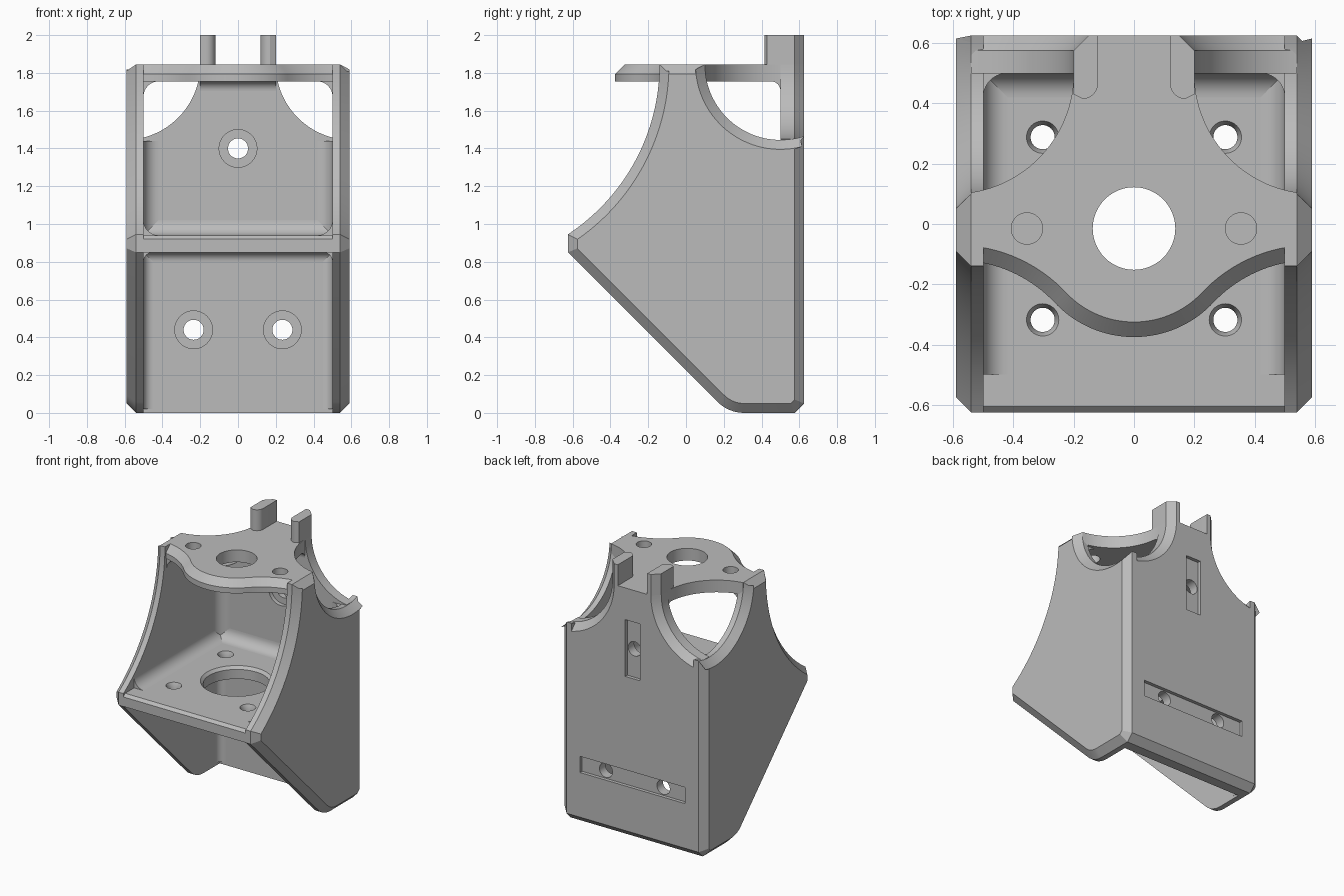
import bpy, bmesh
from math import cos, sin, radians, degrees, acos

if "Cube" in bpy.data.objects:
    bpy.data.objects.remove(bpy.data.objects["Cube"], do_unlink=True)

grey = bpy.data.materials.new("plain grey")
grey.use_nodes = True
grey.diffuse_color = (0.5, 0.5, 0.5, 1)
grey.node_tree.nodes["Principled BSDF"].inputs["Base Color"].default_value = (0.5, 0.5, 0.5, 1)

W, IN, BACK, TOP = 0.59, 0.5, 0.625, 1.845   # half width, inner half width, rear, plate top
CH = 0.05                                    # outer chamfer
SCOOP = 0.4                                  # rear corner scoop radius
UNDER, FLOOR_LOW, FLOOR_TOP = 1.755, 0.85, 0.94
MID = -0.015                                 # centre line of the holes


def arc(cu, cv, r, a0, a1, n=24):
    return [(cu + r * cos(radians(a0 + (a1 - a0) * i / n)),
             cv + r * sin(radians(a0 + (a1 - a0) * i / n))) for i in range(n + 1)]


def mirrored(half):
    """Close a half outline across u = 0."""
    return half + [(-u, v) for u, v in reversed(half) if abs(u) > 1e-6]


def prism(name, pts, frame, w0, w1, bevel=0.0, rule=lambda u, v: True):
    """Extrude an outline from w0 to w1; chamfer the rim at w1 where the rule holds."""
    bm = bmesh.new()
    low = [bm.verts.new(frame(u, v, w0)) for u, v in pts]
    high = [bm.verts.new(frame(u, v, w1)) for u, v in pts]
    bm.faces.new(low)
    bm.faces.new(high)
    n = len(pts)
    rim = []
    for i in range(n):
        j = (i + 1) % n
        bm.faces.new((low[i], low[j], high[j], high[i]))
        u, v = (pts[i][0] + pts[j][0]) / 2, (pts[i][1] + pts[j][1]) / 2
        if rule(u, v):
            rim.append(bm.edges.get((high[i], high[j])))
    bmesh.ops.recalc_face_normals(bm, faces=bm.faces)
    if bevel:
        bmesh.ops.bevel(bm, geom=rim, offset=bevel, offset_type='OFFSET', segments=1,
                        profile=0.5, affect='EDGES', clamp_overlap=False)
        bmesh.ops.recalc_face_normals(bm, faces=bm.faces)
    mesh = bpy.data.meshes.new(name)
    bm.to_mesh(mesh)
    bm.free()
    mesh.materials.append(grey)
    obj = bpy.data.objects.new(name, mesh)
    bpy.context.collection.objects.link(obj)
    return obj


def along_z(u, v, w): return (u, v, w)
def along_y(u, v, w): return (u, w, v)


def drill(frame, u, v, r0, r1, w0, w1):
    """Round or conical cutter."""
    bm = bmesh.new()
    ring = arc(0, 0, 1, 0, 360, 48)[:-1]
    a = [bm.verts.new(frame(u + r0 * c, v + r0 * s, w0)) for c, s in ring]
    b = [bm.verts.new(frame(u + r1 * c, v + r1 * s, w1)) for c, s in ring]
    bm.faces.new(a)
    bm.faces.new(b)
    for i in range(len(ring)):
        j = (i + 1) % len(ring)
        bm.faces.new((a[i], a[j], b[j], b[i]))
    bmesh.ops.recalc_face_normals(bm, faces=bm.faces)
    mesh = bpy.data.meshes.new("cutter")
    bm.to_mesh(mesh)
    bm.free()
    mesh.materials.append(grey)
    obj = bpy.data.objects.new("cutter", mesh)
    bpy.context.collection.objects.link(obj)
    return obj


def slot(u, v, du, dv):
    pts = [(u - du, v - dv), (u + du, v - dv), (u + du, v + dv), (u - du, v + dv)]
    return prism("cutter", pts, along_y, BACK - 0.025, BACK + 0.1)


def cut(obj, cutters):
    bpy.context.view_layer.objects.active = obj
    for c in cutters:
        mod = obj.modifiers.new("cut", 'BOOLEAN')
        mod.operation, mod.solver, mod.object = 'DIFFERENCE', 'EXACT', c
        bpy.ops.object.modifier_apply(modifier=mod.name)
        bpy.data.objects.remove(c, do_unlink=True)


def fillet(name, r, frame, w0, w1):
    return prism(name, [(0, 0)] + arc(r, r, r, 270, 180, 10), frame, w0, w1)


meet = degrees(acos(-0.06 / SCOOP))          # where the scoop reaches the side panels
inner = 0.54

# Side panels, chamfered all round their outer face
side = [(BACK - CH, 0)] + arc(0.308, 0.2, 0.2, 270, 225, 8)
side += [(-BACK, FLOOR_LOW)]
front_r = 1.077
end = degrees(acos((0.14 + front_r - BACK) / front_r))
side += arc(-0.14 - front_r, TOP, front_r, -end, 0, 32)
side += arc(0.5, TOP, SCOOP, 180, 360 - degrees(acos(0.125 / SCOOP)), 32)
side += [(BACK, CH)]
for s, label in ((1, "left"), (-1, "right")):
    prism(label + "_side_panel", side, lambda u, v, w, s=s: (s * w, u, v), IN, W, CH)

# Back panel with scooped shoulders
half = [(inner, 0)] + arc(0.6, TOP, SCOOP, 360 - meet, 180)
back = prism("back_panel", mirrored(half), along_y, IN, BACK, CH,
             lambda u, v: v < 0.1 or (abs(u) > 0.1 and v > 1.4))
cutters = [slot(0, 1.4, 0.06, 0.21), slot(0, 0.44, 0.43, 0.06)]
for x, z in ((0, 1.4), (-0.235, 0.44), (0.235, 0.44)):
    cutters.append(drill(along_y, x, z, 0.053, 0.053, 0.4, 0.7))
    cutters.append(drill(along_y, x, z, 0.1, 0.1, 0.4, IN + 0.03))
cut(back, cutters)

# Top plate: round nose, concave flanks, scooped rear, neck to the back panel
half = arc(0, MID, 0.36, -90, -43.25)
half += arc(0.59, -0.57, 0.45, 136.75, 96.4, 16)[1:]
half += arc(0.6, 0.5, SCOOP, 360 - meet, 180)
half += [(0.2, BACK - CH), (0.15, BACK)]
plate = prism("top_plate", mirrored(half), along_z, UNDER, TOP, CH,
              lambda u, v: v < -0.1)
cut(plate, [drill(along_z, 0, MID, 0.137, 0.137, 1.6, 2)]
    + [drill(along_z, x, MID, 0.052, 0.052, 1.6, 2) for x in (-0.355, 0.355)])

# Floor between the side panels
floor = prism("motor_floor", [(-0.52, -BACK), (0.52, -BACK), (0.52, 0.52), (-0.52, 0.52)],
              along_z, FLOOR_LOW, FLOOR_TOP, 0.02, lambda u, v: v < -0.6)
cutters = [drill(along_z, 0, MID, 0.225, 0.225, 0.7, 1.1),
           drill(along_z, 0, MID, 0.225, 0.245, FLOOR_TOP - 0.02, FLOOR_TOP + 0.001)]
for x in (-0.303, 0.303):
    for y in (MID - 0.303, MID + 0.303):
        cutters.append(drill(along_z, x, y, 0.04, 0.04, 0.7, 1.1))
        cutters.append(drill(along_z, x, y, 0.04, 0.054, FLOOR_TOP - 0.03, FLOOR_TOP + 0.001))
cut(floor, cutters)

# Rear prongs, rounded at the front and chamfered at the rear
for s, label in ((1, "left"), (-1, "right")):
    pts = [(0.12, BACK)] + arc(0.17, 0.465, 0.05, 180, 270, 10)
    pts += [(0.2, 0.43), (0.2, BACK - CH), (0.15, BACK)]
    prism(label + "_prong", pts, lambda u, v, w, s=s: (s * u, v, w), UNDER, 2)

# Inner fillets
R, Q = 0.08, 0.05
for s, label in ((1, "left"), (-1, "right")):
    def corner(u, v, w, s=s): return (s * (IN - u), IN - v, w)
    fillet(label + "_upper_corner_fillet", R, corner, FLOOR_TOP, 1.44)
    fillet(label + "_lower_corner_fillet", Q, corner, 0.02, FLOOR_LOW)
    fillet(label + "_floor_fillet", R,
           lambda u, v, w, s=s: (s * (IN - u), w, FLOOR_TOP + v), -0.5, IN)
    fillet(label + "_under_floor_fillet", Q,
           lambda u, v, w, s=s: (s * (IN - u), w, FLOOR_LOW - v), -0.55, IN)
    fillet(label + "_plate_fillet", R,
           lambda u, v, w, s=s: (s * (IN - u), w, UNDER - v), -0.12, 0.1)
fillet("floor_back_fillet", R, lambda u, v, w: (w, IN - u, FLOOR_TOP + v), -IN, IN)
fillet("under_floor_back_fillet", Q, lambda u, v, w: (w, IN - u, FLOOR_LOW - v), -IN, IN)
fillet("plate_back_fillet", Q, lambda u, v, w: (w, IN - u, UNDER - v), -0.2, 0.2)

# Smooth the curves, keep the edges crisp
for o in bpy.context.scene.objects:
    o.select_set(o.type == 'MESH')
bpy.context.view_layer.objects.active = plate
bpy.ops.object.shade_smooth_by_angle(angle=radians(25))
